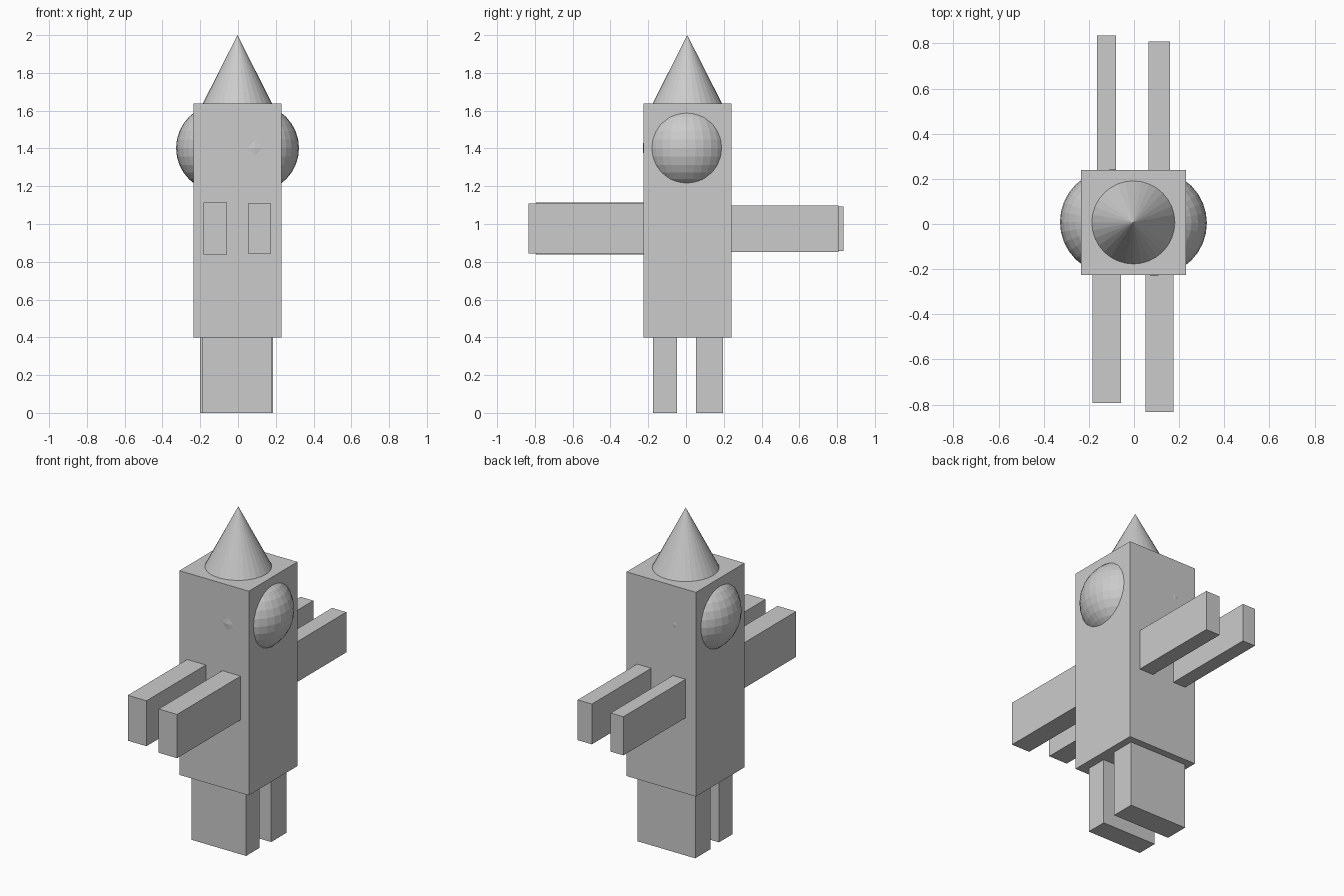
import bpy
from mathutils import Vector

if "Cube" in bpy.data.objects:
    bpy.data.objects.remove(bpy.data.objects["Cube"])


def box(name, lo, hi):
    lo, hi = Vector(lo), Vector(hi)
    bpy.ops.mesh.primitive_cube_add(size=1, location=(lo + hi) / 2)
    ob = bpy.context.object
    ob.name = name
    ob.scale = hi - lo
    bpy.ops.object.transform_apply(location=False, rotation=False, scale=True)
    return ob


# Tall square body
box("body", (-0.235, -0.225, 0.40), (0.23, 0.24, 1.637))

# Bulging ears, mostly sunk into the body
for name, x, y in (("left_ear", -0.095, 0.009), ("right_ear", 0.09, 0.004)):
    bpy.ops.mesh.primitive_uv_sphere_add(segments=32, ring_count=16,
                                         radius=0.233, location=(x, y, 1.402))
    bpy.context.object.name = name

# Pointed hat
bpy.ops.mesh.primitive_cone_add(vertices=32, radius1=0.184, radius2=0,
                                depth=0.363, location=(-0.003, 0.007, 1.8185))
bpy.context.object.name = "hat"

# Front arms
box("front_arm_left", (-0.183, -0.793, 0.838), (-0.058, -0.21, 1.113))
box("front_arm_right", (0.052, -0.833, 0.843), (0.175, -0.21, 1.108))

# Back arms
box("back_arm_left", (-0.165, 0.22, 0.858), (-0.08, 0.835, 1.092))
box("back_arm_right", (0.065, 0.22, 0.853), (0.16, 0.808, 1.097))

# Wide legs, one in front of the other
box("front_leg", (-0.188, -0.175, 0), (0.177, -0.048, 0.41))
box("back_leg", (-0.2, 0.052, 0), (0.186, 0.197, 0.41))
